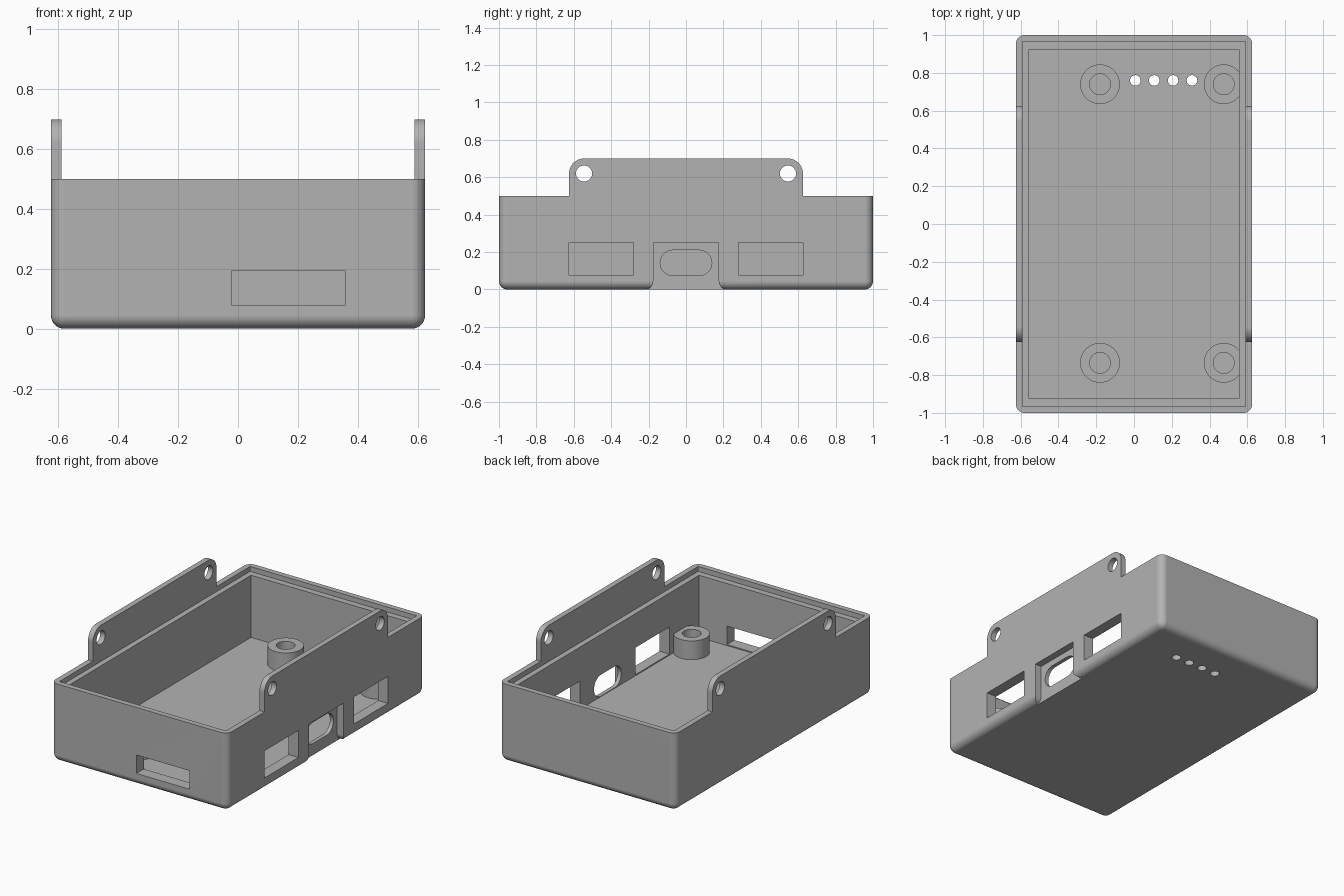
import bpy
import bmesh
from math import cos, sin, pi
from mathutils import Matrix, Vector

cube = bpy.data.objects.get("Cube")
if cube:
    bpy.data.objects.remove(cube, do_unlink=True)

grey = bpy.data.materials.new("matte grey")
grey.use_nodes = True
COLOUR = (0.45, 0.45, 0.45, 1)
grey.diffuse_color = COLOUR
grey.node_tree.nodes["Principled BSDF"].inputs["Base Color"].default_value = COLOUR

HX, HY, RIM = 0.625, 1.0, 0.5
FLOOR, FILLET = 0.07, 0.045


def finish(bm, name):
    bmesh.ops.recalc_face_normals(bm, faces=bm.faces)
    mesh = bpy.data.meshes.new(name)
    bm.to_mesh(mesh)
    bm.free()
    mesh.materials.append(grey)
    obj = bpy.data.objects.new(name, mesh)
    bpy.context.collection.objects.link(obj)
    return obj


def box(name, low, high, fillet=0):
    low, high = Vector(low), Vector(high)
    bm = bmesh.new()
    bmesh.ops.create_cube(bm, size=1)
    bmesh.ops.scale(bm, vec=high - low, verts=bm.verts)
    bmesh.ops.translate(bm, vec=(low + high) / 2, verts=bm.verts)
    if fillet:
        # round everything except the open top
        edges = [e for e in bm.edges if min(v.co.z for v in e.verts) < low.z + 0.001]
        bmesh.ops.bevel(bm, geom=edges, offset=fillet, segments=8,
                        profile=0.5, affect='EDGES')
    return finish(bm, name)


def cylinder(name, centre, radius, height):
    bm = bmesh.new()
    bmesh.ops.create_cone(bm, cap_ends=True, segments=48, radius1=radius,
                          radius2=radius, depth=height,
                          matrix=Matrix.Translation(centre))
    return finish(bm, name)


def side_prism(name, outline, x0, x1):
    """Extrude a (y, z) outline along x."""
    bm = bmesh.new()
    face = bm.faces.new([bm.verts.new((x0, y, z)) for y, z in outline])
    out = bmesh.ops.extrude_face_region(bm, geom=[face], use_keep_orig=True)
    verts = [g for g in out["geom"] if isinstance(g, bmesh.types.BMVert)]
    bmesh.ops.translate(bm, verts=verts, vec=(x1 - x0, 0, 0))
    return finish(bm, name)


def arc(y, z, r, start, end, steps=16):
    angles = [start + (end - start) * i / steps for i in range(steps + 1)]
    return [(y + r * cos(a), z + r * sin(a)) for a in angles]


def combine(target, tool, operation='DIFFERENCE'):
    bpy.context.view_layer.objects.active = target
    mod = target.modifiers.new("join", 'BOOLEAN')
    mod.operation, mod.solver, mod.object = operation, 'EXACT', tool
    bpy.ops.object.modifier_apply(modifier=mod.name)
    bpy.data.objects.remove(tool, do_unlink=True)


# Rounded block, tall enough to include the mounting tabs
case = box("enclosure_base", (-HX, -HY, 0), (HX, HY, 0.75), FILLET)

# Cavity and the stepped rim for a lid
combine(case, box("cavity", (-0.555, -0.925, FLOOR), (0.555, 0.925, 1)))
combine(case, box("rim_step", (-0.59, -0.965, 0.468), (0.59, 0.965, 1)))

# Trim above the rim, leaving two tabs with rounded corners
tab_y, tab_z, tab_r = 0.545, 0.62, 0.08
trim = [(-1.1, 0.9), (-1.1, RIM), (-tab_y - tab_r, RIM)]
trim += arc(-tab_y, tab_z, tab_r, pi, pi / 2)
trim += arc(tab_y, tab_z, tab_r, pi / 2, 0)
trim += [(tab_y + tab_r, RIM), (1.1, RIM), (1.1, 0.9)]
combine(case, side_prism("tab_trim", trim, -1, 1))

# Screw holes through both tabs
for s in (-1, 1):
    hole = arc(s * tab_y, tab_z, 0.043, 0, 2 * pi, 40)[:-1]
    combine(case, side_prism("tab_hole", hole, -1, 1))

# Board standoffs with blind holes
for x in (-0.18, 0.475):
    for y in (-0.735, 0.74):
        combine(case, cylinder("standoff", (x, y, 0.12), 0.105, 0.14), 'UNION')
        combine(case, cylinder("standoff_hole", (x, y, 0.171), 0.055, 0.2))

# Indicator holes through the floor
for i in range(4):
    combine(case, cylinder("indicator_hole", (0.007 + 0.1 * i, 0.76, 0), 0.028, 0.4))

# Slot in the front wall
combine(case, box("front_slot", (-0.02, -1.1, 0.077), (0.357, -0.9, 0.195)))

# Rectangular ports in the side wall
for s in (-1, 1):
    y0, y1 = sorted((s * 0.28, s * 0.625))
    combine(case, box("side_port", (0.5, y0, 0.077), (0.7, y1, 0.25)))

# Recess around the oval port, flaring where it meets the underside
r = FILLET
recess = [(0.175, 0.25), (-0.175, 0.25)]
recess += arc(-0.175 - r, r, r, 0, -pi / 2, 8)
recess += [(-0.175 - r, -0.1), (0.175 + r, -0.1)]
recess += arc(0.175 + r, r, r, 3 * pi / 2, pi, 8)
combine(case, side_prism("port_recess", recess, 0.58, 0.8))
oval = arc(0.07, 0.142, 0.068, -pi / 2, pi / 2) + arc(-0.07, 0.142, 0.068, pi / 2, 3 * pi / 2)
combine(case, side_prism("oval_port", oval, 0.5, 0.8))

# Smooth the fillets and keep the flat faces flat
bpy.ops.object.select_all(action='DESELECT')
case.select_set(True)
bpy.context.view_layer.objects.active = case
bpy.ops.object.shade_smooth_by_angle(angle=pi / 6)
normals = case.modifiers.new("flat_faces", 'WEIGHTED_NORMAL')
normals.keep_sharp = True
